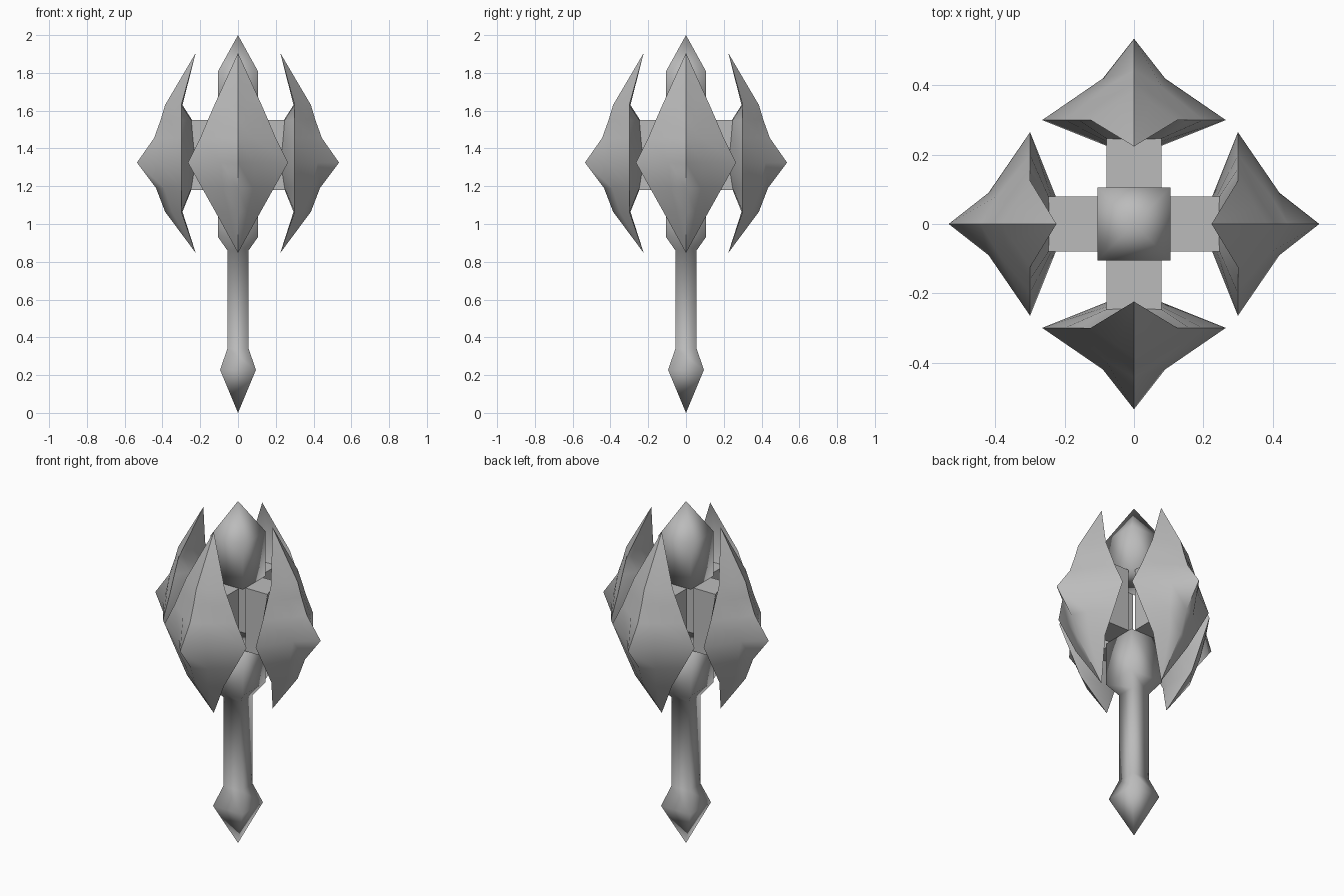
import bpy, bmesh, math
from mathutils import Matrix

cube = bpy.data.objects.get("Cube")
if cube:
    bpy.data.objects.remove(cube, do_unlink=True)

steel = bpy.data.materials.new("grey steel")
steel.use_nodes = True
GREY = (0.5, 0.5, 0.5, 1)
steel.diffuse_color = GREY
steel.node_tree.nodes["Principled BSDF"].inputs["Base Color"].default_value = GREY


def loft(name, rings, angle, turn=0):
    """Skin a stack of rings; a one-point ring makes a pointed end."""
    bm = bmesh.new()
    rows = [[bm.verts.new(p) for p in ring] for ring in rings]
    for a, b in zip(rows, rows[1:]):
        n = max(len(a), len(b))
        for i in range(n):
            j = (i + 1) % n
            corners = [a[i % len(a)], a[j % len(a)], b[j % len(b)], b[i % len(b)]]
            bm.faces.new(list(dict.fromkeys(corners)))
    for row in (rows[0], rows[-1]):
        if len(row) > 2:
            bm.faces.new(row)
    bmesh.ops.recalc_face_normals(bm, faces=bm.faces)
    bm.transform(Matrix.Rotation(turn, 4, "Z"))
    mesh = bpy.data.meshes.new(name)
    bm.to_mesh(mesh)
    bm.free()
    mesh.materials.append(steel)
    obj = bpy.data.objects.new(name, mesh)
    bpy.context.collection.objects.link(obj)
    bpy.ops.object.select_all(action="DESELECT")
    obj.select_set(True)
    bpy.context.view_layer.objects.active = obj
    bpy.ops.object.shade_smooth_by_angle(angle=math.radians(angle))
    return obj


def square(h, z):
    if h == 0:
        return [(0, 0, z)]
    return [(h, h, z), (-h, h, z), (-h, -h, z), (h, -h, z)]


# Square core: pointed cap above the arms, handle with pommel below them
loft("head_cap", [square(*p) for p in ((0, 2), (0.105, 1.81), (0.105, 1.55))], 91)
loft("handle", [square(*p) for p in ((0.105, 1.18), (0.105, 0.93), (0.056, 0.86),
                                     (0.056, 0.34), (0.095, 0.228), (0, 0))], 91)


# Blade cross-section: outer ridge, shoulder, side rim, inner face
def section(z, ridge, shoulder, shoulder_y, rim_y, inner):
    half = [(shoulder, shoulder_y), (0.30, rim_y), (inner + 0.004, 0.08)]
    loop = [(ridge, 0)] + half + [(inner, 0)] + [(x, -y) for x, y in reversed(half)]
    return [(x, y, z) for x, y in loop]


blade = [[(0.224, 0, 1.905)],
         section(1.63, 0.386, 0.35, 0.05, 0.125, 0.294),
         section(1.55, 0.410, 0.37, 0.06, 0.16, 0.243),
         section(1.455, 0.444, 0.395, 0.08, 0.20, 0.235),
         section(1.325, 0.535, 0.42, 0.09, 0.265, 0.222),
         section(1.19, 0.434, 0.39, 0.08, 0.19, 0.243),
         section(1.065, 0.386, 0.35, 0.05, 0.12, 0.294),
         [(0.224, 0, 0.847)]]

# Four arms, each carrying a blade
for k, side in enumerate(("left", "back", "right", "front")):
    turn = k * math.pi / 2
    arm = [[(x, y, z) for x, y in ((0.104, -0.08), (0.27, -0.08), (0.27, 0.08), (0.104, 0.08))]
           for z in (1.18, 1.55)]
    loft(side + "_arm", arm, 30, turn)
    loft(side + "_blade", blade, 60, turn)
